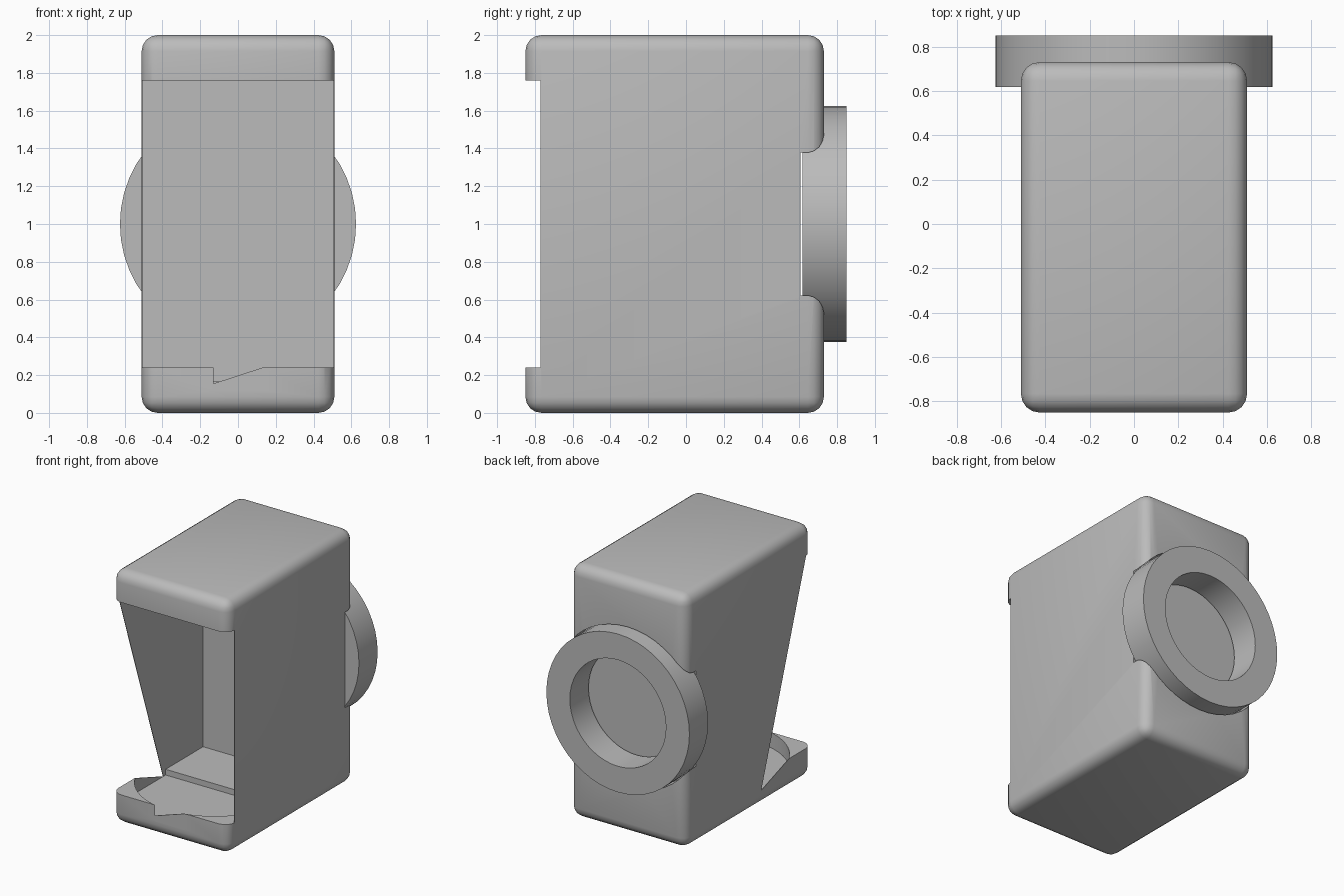
import bpy, bmesh, math
from mathutils import Matrix, Vector

cube = bpy.data.objects.get("Cube")
if cube:
    bpy.data.objects.remove(cube, do_unlink=True)

# Single plain grey material
grey = bpy.data.materials.new("plain_grey")
grey.use_nodes = True
colour = (0.5, 0.5, 0.5, 1)
grey.diffuse_color = colour
grey.node_tree.nodes["Principled BSDF"].inputs["Base Color"].default_value = colour


def make(name, bm):
    bmesh.ops.recalc_face_normals(bm, faces=bm.faces)
    mesh = bpy.data.meshes.new(name)
    bm.to_mesh(mesh)
    bm.free()
    mesh.materials.append(grey)
    obj = bpy.data.objects.new(name, mesh)
    bpy.context.collection.objects.link(obj)
    return obj


def box(name, low, high):
    low, high = Vector(low), Vector(high)
    bm = bmesh.new()
    size = Matrix.Diagonal((*(high - low), 1))
    bmesh.ops.create_cube(bm, size=1, matrix=Matrix.Translation((low + high) / 2) @ size)
    return make(name, bm)


def prism(name, points, direction):
    bm = bmesh.new()
    face = bm.faces.new([bm.verts.new(p) for p in points])
    new = bmesh.ops.extrude_face_region(bm, geom=[face])["geom"]
    bmesh.ops.translate(bm, vec=direction, verts=[v for v in new if isinstance(v, bmesh.types.BMVert)])
    return make(name, bm)


def disc(name, radius, y0, y1, z=1.0, sides=48):
    ring = [math.tau * i / sides for i in range(sides)]
    return prism(name, [(radius * math.cos(a), y0, z + radius * math.sin(a)) for a in ring], (0, y1 - y0, 0))


def select(obj):
    bpy.ops.object.select_all(action='DESELECT')
    obj.select_set(True)
    bpy.context.view_layer.objects.active = obj


def cut(obj, cutter):
    select(obj)
    mod = obj.modifiers.new("cut", 'BOOLEAN')
    mod.operation, mod.solver, mod.object = 'DIFFERENCE', 'EXACT', cutter
    bpy.ops.object.modifier_apply(modifier=mod.name)
    bpy.data.objects.remove(cutter, do_unlink=True)


def smooth(obj):
    select(obj)
    bpy.ops.object.shade_smooth_by_angle(angle=math.radians(32))


# Rounded housing
W, inner, back = 0.51, 0.506, 0.287
body = box("housing", (-W, -0.85, 0), (W, 0.73, 2))
select(body)
bevel = body.modifiers.new("round", 'BEVEL')
bevel.width, bevel.segments = 0.085, 4
bpy.ops.object.modifier_apply(modifier=bevel.name)

# Open front, thin-walled cavity and lowered rear floor
cut(body, box("front_cutter", (-1, -1, 0.24), (1, -0.77, 1.76)))
cut(body, box("cavity_cutter", (-inner, -0.9, 0.24), (inner, back, 1.76)))
cut(body, box("floor_cutter", (-inner, -0.2, 0.165), (inner, back, 0.5)))

# Half-round pocket in the base, breaking through the front lip
R, cy = 0.575, -0.29
half = math.asin(inner / R)
arc = [-half + 2 * half * i / 20 for i in range(21)]
pocket = [(R * math.sin(a), cy - R * math.cos(a), 0.12) for a in arc]
pocket += [(inner, -0.18, 0.12), (-inner, -0.18, 0.12)]
cut(body, prism("pocket_cutter", pocket, (0, 0, 0.3)))

# Slanted opening in one side wall
slant = [(-0.77, 1.76), (-0.77, 0.24), (-0.56, 0.24), (-0.21, 0.12)]
cut(body, prism("slant_cutter", [(-0.6, y, z) for y, z in slant], (0.1, 0, 0)))

# Round seat for the ring in the back
cut(body, disc("seat_cutter", 0.635, 0.605, 1.0))
smooth(body)

# Wedge web closing the lower half of the lip notch
web = [(-0.13, 0.11), (0.13, 0.11), (0.13, 0.24), (-0.13, 0.155)]
prism("lip_web", [(x, -0.85, z) for x, z in web], (0, 0.006, 0))

# Round ring at the back
ring = disc("back_ring", 0.625, 0.617, 0.85)
cut(ring, disc("ring_hole_cutter", 0.42, 0.5, 1.0))
smooth(ring)
